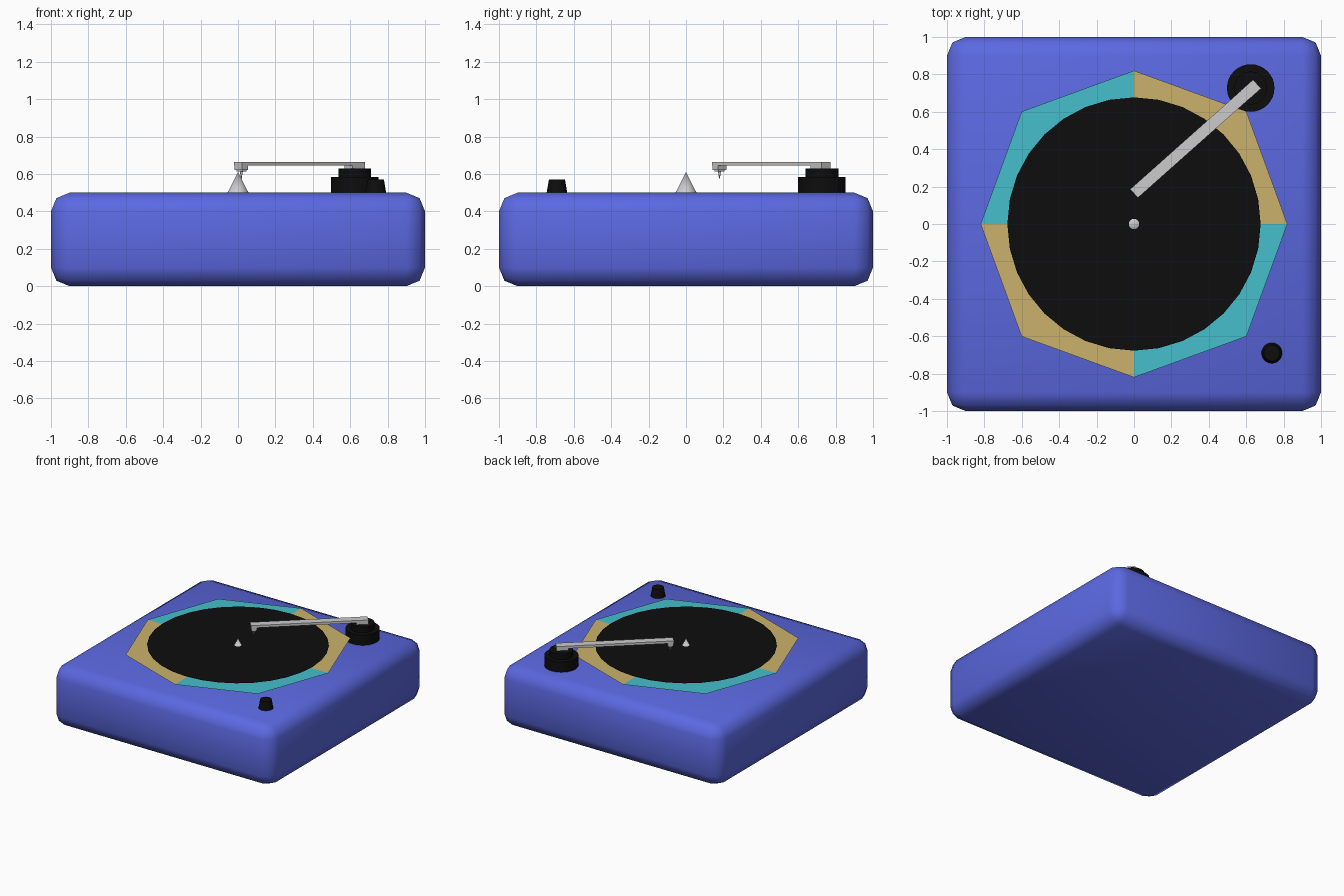
import bpy, bmesh, math
from mathutils import Vector

if "Cube" in bpy.data.objects:
    bpy.data.objects.remove(bpy.data.objects["Cube"])


def mat(name, col):
    m = bpy.data.materials.new(name)
    m.diffuse_color = (*col, 1)
    m.use_nodes = True
    m.node_tree.nodes["Principled BSDF"].inputs["Base Color"].default_value = m.diffuse_color
    return m


BLUE = mat("blue", (0.105, 0.14, 0.75))
BLACK = mat("black", (0.004, 0.004, 0.004))
TEAL = mat("teal", (0.06, 0.52, 0.6))
GOLD = mat("gold", (0.6, 0.45, 0.15))


def finish(name, material=None, smooth=30):
    ob = bpy.context.object
    ob.name = name
    if material:
        ob.data.materials.append(material)
    if smooth:
        bpy.ops.object.shade_smooth_by_angle(angle=math.radians(smooth))
    return ob


def cone(name, x, y, z0, z1, r0, r1, material=None, sides=32):
    bpy.ops.mesh.primitive_cone_add(vertices=sides, radius1=r0, radius2=r1,
                                    depth=z1 - z0, location=(x, y, (z0 + z1) / 2))
    return finish(name, material)


def box(name, center, size, angle=0, material=None, smooth=0):
    bpy.ops.mesh.primitive_cube_add(size=1, location=center, rotation=(0, 0, angle))
    bpy.context.object.scale = size
    bpy.ops.object.transform_apply(location=False, rotation=False, scale=True)
    return finish(name, material, smooth)


# Rounded plinth
plinth = box("plinth", (0, 0, 0.25), (2, 2, 0.5), material=BLUE)
bev = plinth.modifiers.new("bevel", 'BEVEL')
bev.width, bev.segments = 0.1, 2
bpy.ops.object.modifier_apply(modifier="bevel")
bpy.ops.object.shade_smooth_by_angle(angle=math.radians(60))

# Eight-sided mat in two alternating colours, a thin sheet above the plinth
bm = bmesh.new()
ring = []
for i in range(8):
    r, a = (0.85 if i % 2 else 0.82), i * math.pi / 4
    ring.append(bm.verts.new((r * math.cos(a), r * math.sin(a), 0)))
hub = bm.verts.new((0, 0, 0))
for i in range(8):
    f = bm.faces.new((hub, ring[i], ring[(i + 1) % 8]))
    f.material_index = (i // 2) % 2
me = bpy.data.meshes.new("platter_mat")
bm.to_mesh(me)
bm.free()
me.materials.append(GOLD)
me.materials.append(TEAL)
sheet = bpy.data.objects.new("platter_mat", me)
sheet.location.z = 0.543
bpy.context.collection.objects.link(sheet)

# Record and spindle
bpy.ops.mesh.primitive_circle_add(vertices=32, radius=0.677, fill_type='NGON', location=(0, 0, 0.555))
finish("record", BLACK, 0)
cone("spindle", 0, 0, 0.5, 0.61, 0.056, 0)

# Speed knob
cone("speed_knob", 0.737, -0.69, 0.5, 0.57, 0.055, 0.043, BLACK)

# Stepped tonearm base
px, py = 0.624, 0.727
cone("arm_base", px, py, 0.49, 0.585, 0.127, 0.127, BLACK)
cone("arm_base_step", px, py, 0.58, 0.63, 0.088, 0.088, BLACK)

# Tonearm with pivot block, cartridge and needle
tip, end = Vector((0.0, 0.163, 0.655)), Vector((0.658, 0.748, 0.655))
d = (end - tip).normalized()
ang = math.atan2(d.y, d.x)
W = 0.062
box("tonearm", (tip + end) / 2, ((end - tip).length, W, 0.02), ang)
block = end - d * 0.045
box("arm_pivot", (block.x, block.y, 0.6465), (0.089, W + 0.002, 0.037), ang)
head = tip + d * 0.024
box("cartridge", (head.x, head.y, 0.634), (0.044, W - 0.004, 0.024), ang)
box("cartridge_foot", (head.x, head.y, 0.619), (0.032, 0.044, 0.014), ang)
cone("needle", head.x, head.y, 0.575, 0.615, 0.002, 0.008, sides=12)
